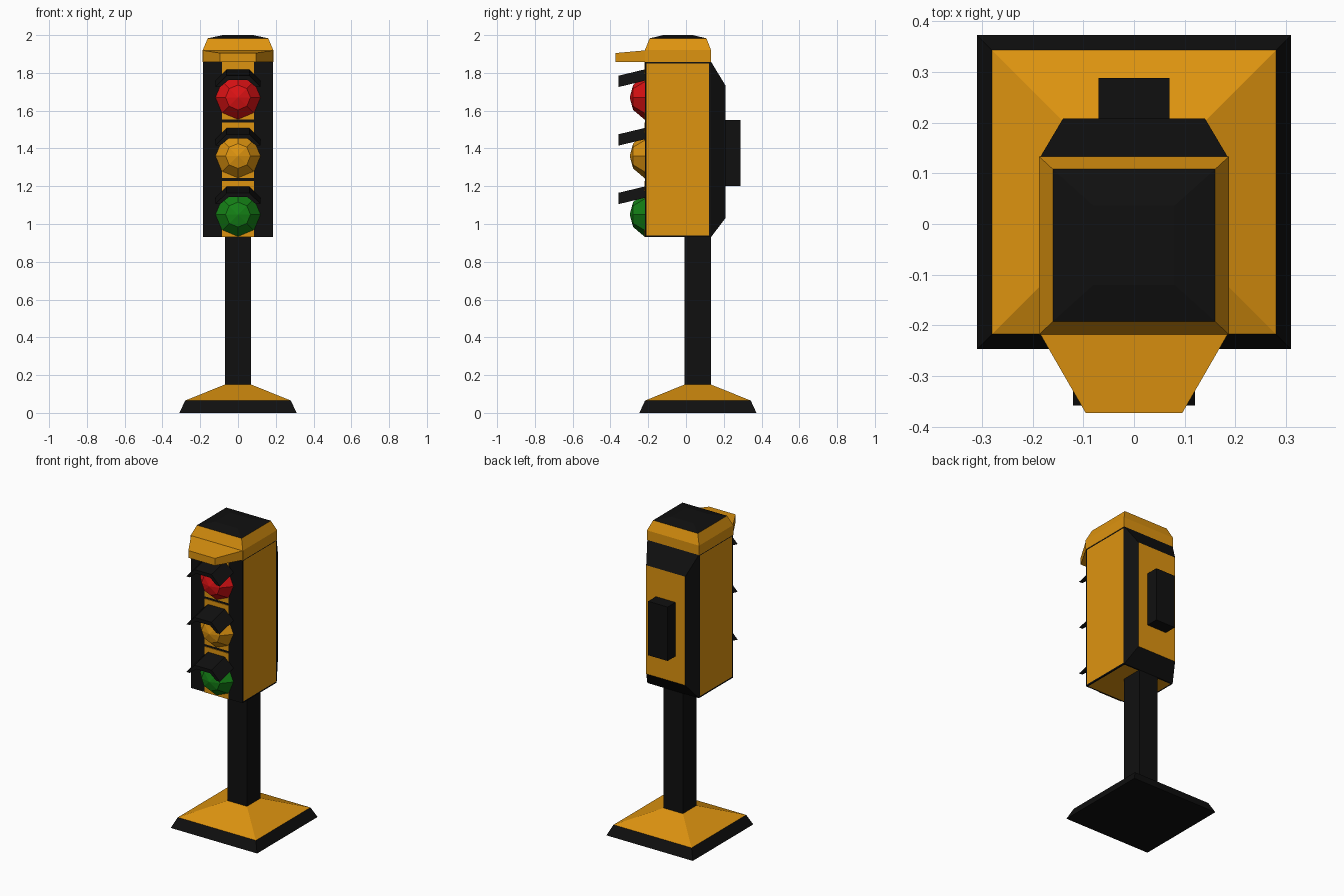
import bpy, bmesh, math

if "Cube" in bpy.data.objects:
    bpy.data.objects.remove(bpy.data.objects["Cube"])


def material(name, rgb):
    m = bpy.data.materials.new(name)
    m.diffuse_color = (*rgb, 1)
    m.use_nodes = True
    m.node_tree.nodes["Principled BSDF"].inputs["Base Color"].default_value = m.diffuse_color
    return m


BLACK = material("black", (0.005, 0.005, 0.005))
YELLOW = material("signal yellow", (0.73, 0.295, 0.005))
RED = material("red", (0.72, 0.006, 0.007))
GREEN = material("green", (0.007, 0.22, 0.008))


def finish(name, bm, *mats):
    bmesh.ops.recalc_face_normals(bm, faces=bm.faces)
    me = bpy.data.meshes.new(name)
    bm.to_mesh(me)
    bm.free()
    for m in mats:
        me.materials.append(m)
    ob = bpy.data.objects.new(name, me)
    bpy.context.collection.objects.link(ob)
    return ob


def loft(rings):
    """Skin closed rings of points and cap both ends."""
    bm = bmesh.new()
    vs = [[bm.verts.new(p) for p in r] for r in rings]
    n = len(vs[0])
    for a, b in zip(vs, vs[1:]):
        for i in range(n):
            j = (i + 1) % n
            bm.faces.new((a[i], a[j], b[j], b[i]))
    bm.faces.new(vs[0])
    bm.faces.new(vs[-1])
    bm.normal_update()
    return bm


def rect_z(hx, y0, y1, z):
    return [(-hx, y0, z), (hx, y0, z), (hx, y1, z), (-hx, y1, z)]


def rect_y(hx, z0, z1, y):
    return [(-hx, y, z0), (hx, y, z0), (hx, y, z1), (-hx, y, z1)]


# Base: black foot, yellow pyramid, square pole
finish("base_foot", loft([rect_z(0.31, -0.247, 0.373, 0),
                          rect_z(0.28, -0.217, 0.343, 0.065)]), BLACK)
finish("base_slope", loft([rect_z(0.28, -0.217, 0.343, 0.065),
                           rect_z(0.07, -0.008, 0.132, 0.15)]), YELLOW)
finish("pole", loft([rect_z(0.07, -0.008, 0.132, 0.14),
                     rect_z(0.07, -0.008, 0.132, 0.935)]), BLACK)

# Signal housing: black shell, yellow inset sides, underside and back
bm = loft([rect_y(0.185, 0.93, 1.86, -0.217),
           rect_y(0.185, 0.93, 1.86, 0.132),
           rect_y(0.14, 1.03, 1.735, 0.208)])
bmesh.ops.recalc_face_normals(bm, faces=bm.faces)
panels = [f for f in bm.faces if abs(f.normal.x) > 0.95 or f.normal.z < -0.95]
bmesh.ops.inset_individual(bm, faces=panels, thickness=0.013)
for f in panels:
    f.material_index = 1
for f in bm.faces:
    if f.normal.y > 0.95:
        f.material_index = 1
finish("housing", bm, BLACK, YELLOW)
finish("back_box", loft([rect_y(0.07, 1.2, 1.55, 0.2),
                         rect_y(0.07, 1.2, 1.55, 0.288)]), BLACK)

# Cap with front brow and black lid
finish("cap", loft([rect_z(0.187, -0.218, 0.133, 1.857),
                    rect_z(0.187, -0.218, 0.133, 1.92),
                    rect_z(0.16, -0.192, 0.108, 1.983)]), YELLOW)
finish("lid", loft([rect_z(0.16, -0.192, 0.108, 1.983),
                    rect_z(0.08, -0.12, 0.036, 2.0)]), BLACK)
finish("brow", loft([rect_y(0.185, 1.858, 1.919, -0.217),
                     rect_y(0.095, 1.858, 1.905, -0.373)]), YELLOW)

# Three lights, each with a front panel, faceted lens and arched visor
ARCH = [(-0.12, 0.055), (-0.06, 0.115), (0.06, 0.115), (0.12, 0.055),
        (0.095, 0.055), (0.05, 0.092), (-0.05, 0.092), (-0.095, 0.055)]
for name, z, mat in (("red", 1.67, RED), ("amber", 1.36, YELLOW),
                     ("green", 1.05, GREEN)):
    z0 = 0.93 if name == "green" else z - 0.117
    z1 = 1.857 if name == "red" else z + 0.178
    finish(name + "_panel", loft([rect_y(0.085, z0, z1, -0.216),
                                  rect_y(0.085, z0, z1, -0.221)]), YELLOW)
    rings = [[(r * math.cos(i * math.pi / 4), y, z + r * math.sin(i * math.pi / 4))
              for i in range(8)]
             for r, y in ((0.12, -0.216), (0.066, -0.28))]
    bm = loft(rings)
    front = min(bm.faces, key=lambda f: f.calc_center_median().y)
    tip = bmesh.ops.poke(bm, faces=[front])["verts"][0]
    tip.co.y = -0.298
    finish(name + "_lens", bm, mat)
    finish(name + "_visor", loft([[(x, y, z + h + dz) for x, h in ARCH]
                                  for y, dz in ((-0.216, 0.034), (-0.358, 0))]), BLACK)
